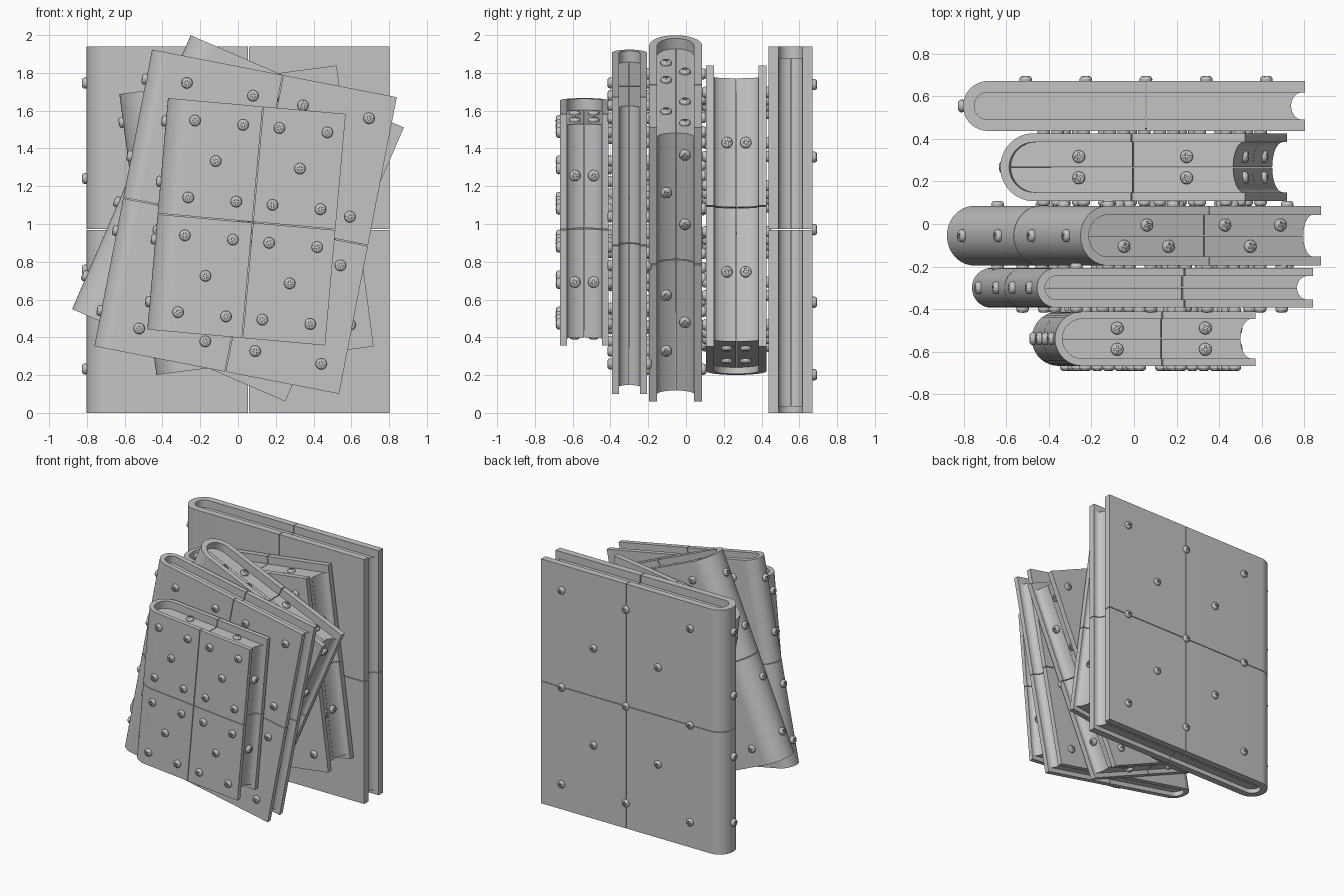
import bpy, bmesh, math, random
from mathutils import Matrix, Vector

random.seed(4)
if "Cube" in bpy.data.objects:
    bpy.data.objects.remove(bpy.data.objects["Cube"])

grey = bpy.data.materials.new("plain grey")
grey.use_nodes = True
colour = (0.55, 0.55, 0.55, 1)
grey.diffuse_color = colour
grey.node_tree.nodes["Principled BSDF"].inputs["Base Color"].default_value = colour

GAP = 0.005      # seam between panels
STEPS = 12       # segments in a quarter turn


def add_object(name, bm, matrix=Matrix()):
    mesh = bpy.data.meshes.new(name)
    bmesh.ops.recalc_face_normals(bm, faces=bm.faces)
    bm.to_mesh(mesh)
    bm.free()
    mesh.materials.append(grey)
    obj = bpy.data.objects.new(name, mesh)
    obj.matrix_world = matrix
    bpy.context.collection.objects.link(obj)
    return obj


def prism(bm, profile, low, high):
    """Extrude a flat profile upward between two heights."""
    rings = [[bm.verts.new((x, y, z)) for x, y in profile] for z in (low, high)]
    count = len(profile)
    bm.faces.new(rings[0])
    bm.faces.new(rings[1])
    for i in range(count):
        j = (i + 1) % count
        bm.faces.new((rings[0][i], rings[0][j], rings[1][j], rings[1][i]))


def arc(cx, radius, start, end, steps):
    turns = [math.radians(start + (end - start) * i / steps) for i in range(steps + 1)]
    return [(cx + radius * math.cos(t), radius * math.sin(t)) for t in turns]


def make_screw_mesh():
    """Domed round head with a cross slot."""
    bm = bmesh.new()
    outline = [(0, -.004), (.029, -.004), (.03, .01), (.025, .019), (.018, .023), (0, .024)]
    verts = [bm.verts.new((r, 0, z)) for r, z in outline]
    edges = [bm.edges.new(pair) for pair in zip(verts, verts[1:])]
    bmesh.ops.spin(bm, geom=verts + edges, axis=(0, 0, 1), cent=(0, 0, 0),
                   angle=math.tau, steps=16)
    bmesh.ops.remove_doubles(bm, verts=bm.verts, dist=.0001)
    head = add_object("screw_head", bm)
    helpers = [head]
    for size in ((.036, .008, .02), (.008, .036, .02)):
        bm = bmesh.new()
        bmesh.ops.create_cube(bm, size=1, matrix=Matrix.Translation((0, 0, .025))
                              @ Matrix.Diagonal((*size, 1)))
        cutter = add_object("slot_cutter", bm)
        cutter.hide_render = True
        helpers.append(cutter)
        cut = head.modifiers.new("slot", 'BOOLEAN')
        cut.object, cut.operation, cut.solver = cutter, 'DIFFERENCE', 'EXACT'
    bpy.context.view_layer.update()
    graph = bpy.context.evaluated_depsgraph_get()
    mesh = bpy.data.meshes.new_from_object(head.evaluated_get(graph))
    for obj in helpers:
        bpy.data.objects.remove(obj)
    return mesh


screw_mesh = make_screw_mesh()


def add_screws(name, places, matrix):
    bm = bmesh.new()
    for point, normal in places:
        turn = Vector(normal).to_track_quat('Z', 'Y').to_matrix().to_4x4()
        twist = Matrix.Rotation(random.uniform(0, .6), 4, 'Z')
        copy = screw_mesh.copy()
        copy.transform(Matrix.Translation(point) @ turn @ twist)
        bm.from_mesh(copy)
        bpy.data.meshes.remove(copy)
    return add_object(name, bm, matrix)


def quincunx(width, height):
    """Five screws in each quarter of a board."""
    spots = []
    for a in (-1, 1):
        for b in (-1, 1):
            cx, cz = (.035 + .237 * a) * width, .248 * b * height
            spots.append((cx, cz))
            spots += [(cx + .135 * i * width, cz + .166 * j * height)
                      for i in (-1, 1) for j in (-1, 1)]
    return spots


def lattice(width, height):
    """Three by three screws with one between each four."""
    return [((.035 + .176 * i) * width, .198 * j * height)
            for i in range(-2, 3) for j in range(-2, 3) if (i + j) % 2 == 0]


def book(name, x, z, width, height, front, back, lean, board, layout, sides, edge_screws):
    half = (back - front) / 2
    inner = half - board
    matrix = (Matrix.Translation((x, (front + back) / 2, z))
              @ Matrix.Rotation(math.radians(lean), 4, 'Y'))
    hinge = -width / 2 + half
    seam = .035 * width
    left, right = seam - GAP / 2, seam + GAP / 2
    top, bottom = height / 2, -height / 2

    # cover: rounded spine with boards, then the outer board panels
    wrap = ([(left, half)] + arc(hinge, half, 90, 270, 2 * STEPS) + [(left, -half), (left, -inner)]
            + arc(hinge, inner, 270, 90, 2 * STEPS) + [(left, inner)])
    bm = bmesh.new()
    for low, high in ((bottom, -GAP / 2), (GAP / 2, top)):
        prism(bm, wrap, low, high)
        for s in (-1, 1):
            prism(bm, [(right, s * inner), (width / 2, s * inner),
                       (width / 2, s * half), (right, s * half)], low, high)
    parts = [add_object(name + "_cover", bm, matrix)]

    # pages: rounded at the spine, hollow at the fore edge
    tip, depth, thin = width / 2 - .015, .05, .001
    page_top, page_bottom = top - .06, bottom + .035

    def fore(y):
        return tip - depth * math.sqrt(max(0, 1 - (y / inner) ** 2))

    bm = bmesh.new()
    for low, high in ((page_bottom, -GAP / 2), (GAP / 2, page_top)):
        for s in (-1, 1):
            inside = [(px, s * max(py, thin)) for px, py in arc(hinge, inner, 180, 90, STEPS)]
            prism(bm, inside + [(left, s * inner), (left, s * thin)], low, high)
            hollow = [inner * math.cos(math.pi / 2 * i / STEPS) for i in range(STEPS + 1)]
            prism(bm, [(right, s * thin), (right, s * inner)]
                  + [(fore(y), s * max(y, thin)) for y in hollow], low, high)
    parts.append(add_object(name + "_pages", bm, matrix))

    # screws on the boards and the spine
    places = [((u, s * half, v), (0, s, 0)) for s in sides for u, v in layout(width, height)]
    places += [((-width / 2, 0, f * height), (-1, 0, 0)) for f in (-.38, -.11, .14, .4)]

    # screws in the page edges
    ends, fronts = [], []
    if edge_screws == "pairs":
        for s in (-1, 1):
            ends += [((.035 + .22 * k) * width, s * .05) for k in (-1, 1)]
            fronts += [(.23 * k * height, s * .05) for k in (-1, 1)]
    elif edge_screws == "zigzag":
        for i, f in enumerate((-.3, -.205, -.115, .12, .225, .35)):
            s = 1 if i % 2 else -1
            ends.append((f * width, s * .05))
            fronts.append((f * 1.1 * height, s * .05))
    for u, y in ends:
        places += [((u, y, page_top), (0, 0, 1)), ((u, y, page_bottom), (0, 0, -1))]
    places += [((fore(y), y, v), (1, 0, 0)) for v, y in fronts]
    parts.append(add_screws(name + "_screws", places, matrix))
    return parts


both = (-1, 1)
everything = []
everything += book("back_book", 0, .97, 1.605, 1.94, .437, .671, 0, .053,
                   lattice, (1,), None)
everything += book("fourth_book", .045, 1.02, 1.16, 1.5, .107, .426, -7.5, .042,
                   quincunx, both, "pairs")
everything += book("middle_book", 0, 1.03, 1.23, 1.58, -.195, .085, 23.4, .042,
                   quincunx, both, "zigzag")
everything += book("second_book", .04, 1.012, 1.32, 1.6, -.393, -.206, 11, .038,
                   quincunx, both, None)
everything += book("front_book", .045, 1.012, .945, 1.23, -.666, -.411, 5.1, .035,
                   quincunx, both, "pairs")

# smooth the curves, keep the edges crisp
bpy.ops.object.select_all(action='DESELECT')
for obj in everything:
    obj.select_set(True)
bpy.context.view_layer.objects.active = everything[0]
bpy.ops.object.shade_smooth_by_angle(angle=math.radians(30))
